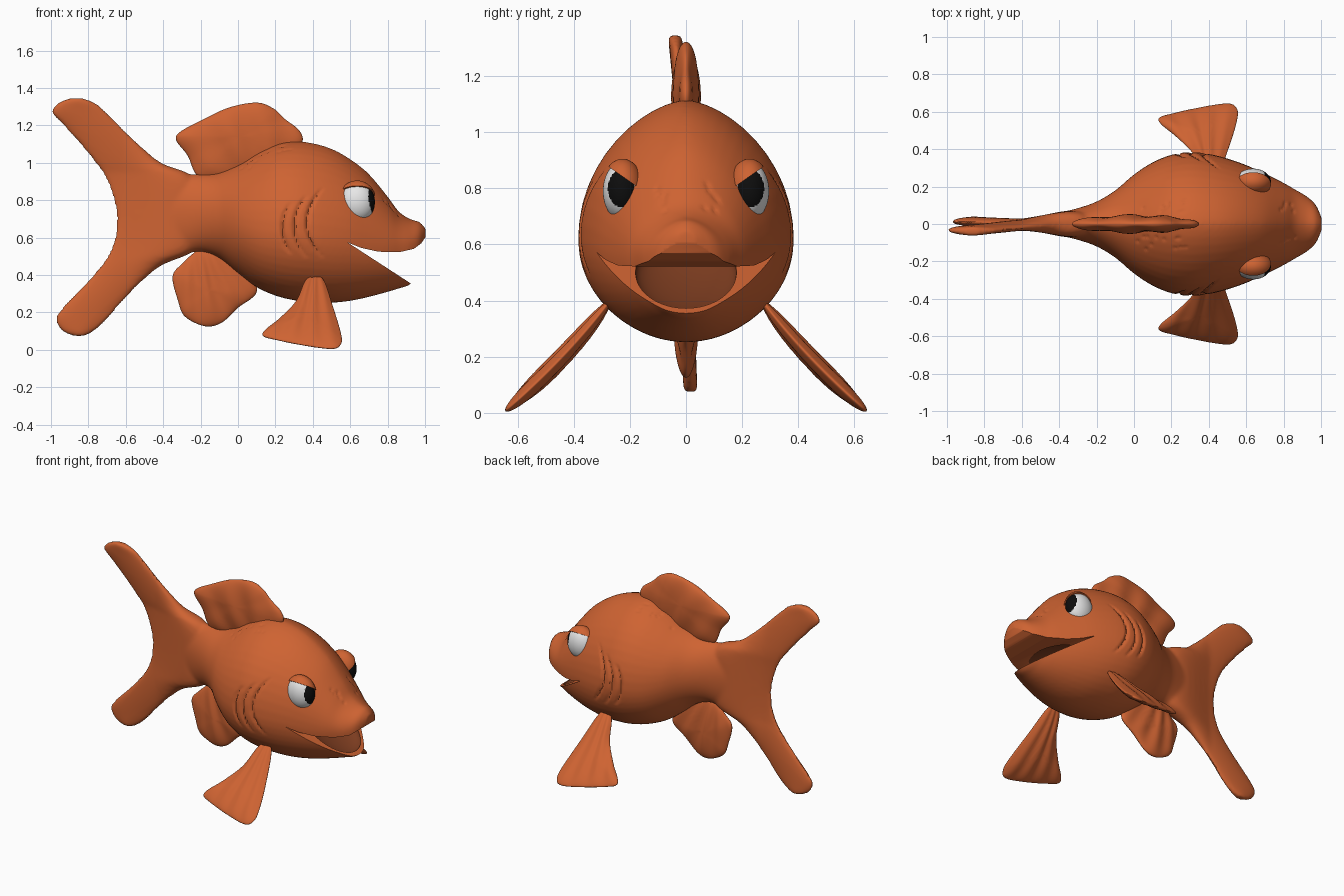
import bpy, bmesh, math, random
from mathutils import Vector, Matrix

if "Cube" in bpy.data.objects:
    bpy.data.objects.remove(bpy.data.objects["Cube"], do_unlink=True)


def material(name, r, g, b):
    m = bpy.data.materials.new(name)
    m.use_nodes = True
    m.diffuse_color = (r, g, b, 1)
    m.node_tree.nodes["Principled BSDF"].inputs["Base Color"].default_value = (r, g, b, 1)
    return m


orange = material("orange skin", .62, .125, .032)
brown = material("mouth brown", .2, .045, .014)
white = material("eye white", .85, .85, .85)
black = material("pupil black", .004, .004, .004)


def spline(rows, steps=5, closed=False):
    """Catmull-Rom interpolation of equal-length tuples."""
    n, out = len(rows), []
    pick = (lambda i: rows[i % n]) if closed else (lambda i: rows[max(0, min(n - 1, i))])
    for i in range(n if closed else n - 1):
        for k in range(steps):
            t = k / steps
            out.append([b + .5 * t * (c - a + t * (2 * a - 5 * b + 4 * c - d + t * (3 * (b - c) + d - a)))
                        for a, b, c, d in zip(pick(i - 1), pick(i), pick(i + 1), pick(i + 2))])
    return out if closed else out + [list(rows[-1])]


def finish(name, bm, *mats):
    bmesh.ops.recalc_face_normals(bm, faces=bm.faces)
    me = bpy.data.meshes.new(name)
    bm.to_mesh(me)
    bm.free()
    for m in mats:
        me.materials.append(m)
    ob = bpy.data.objects.new(name, me)
    bpy.context.collection.objects.link(ob)
    return ob


def smooth(ob, angle=40):
    bpy.ops.object.select_all(action='DESELECT')
    ob.select_set(True)
    bpy.context.view_layer.objects.active = ob
    bpy.ops.object.shade_smooth_by_angle(angle=math.radians(angle))


def loft(bm, rings):
    """Bridge rings of points and cap both ends."""
    loops = [[bm.verts.new(p) for p in ring] for ring in rings]
    for a, b in zip(loops, loops[1:]):
        for i in range(len(a)):
            j = (i + 1) % len(a)
            bm.faces.new((a[i], a[j], b[j], b[i]))
    bm.faces.new(loops[0])
    bm.faces.new(loops[-1])


def apply_modifier(ob, kind, **settings):
    mod = ob.modifiers.new(kind.title(), kind)
    for key, value in settings.items():
        setattr(mod, key, value)
    bpy.context.view_layer.objects.active = ob
    bpy.ops.object.modifier_apply(modifier=mod.name)


turn = [2 * math.pi * i / 48 for i in range(48)]

# Body stations: x, bottom, top, half width, height of widest point
stations = [(-.55, .6, .85, .03, .73), (-.4, .52, .93, .06, .73), (-.3, .51, .94, .085, .73),
            (-.2, .525, .94, .12, .72), (-.1, .49, .95, .18, .7), (0, .41, .99, .265, .67),
            (.1, .335, 1.05, .33, .64), (.2, .29, 1.1, .37, .63), (.3, .265, 1.115, .385, .62),
            (.4, .255, 1.105, .375, .61), (.5, .252, 1.075, .35, .6), (.6, .262, 1.02, .315, .59),
            (.7, .283, .94, .27, .57), (.8, .31, .82, .22, .56), (.86, .328, .74, .185, .56),
            (.92, .35, .7, .15, .56), (.97, .42, .685, .105, .58), (1.003, .58, .65, .035, .62)]


def section(x, low, high, wide, mid):
    ring = []
    for a in turn:
        c, s = math.cos(a), math.sin(a)
        power = 1.25 if s > 0 else 1
        y = math.copysign(abs(c) ** power, c) * wide
        ring.append((x, y, mid + s * ((high - mid) if s > 0 else (mid - low))))
    return ring


body_mesh = bmesh.new()
loft(body_mesh, [section(*row) for row in spline(stations)])

# Forked tail, stacked by height: z, back edge, front edge
tail = [(.075, -.88, -.82), (.1, -.94, -.77), (.16, -.975, -.7), (.22, -.945, -.65),
        (.35, -.82, -.53), (.45, -.735, -.41), (.52, -.69, -.25), (.6, -.66, -.2),
        (.72, -.65, -.2), (.85, -.68, -.2), (.94, -.72, -.26), (1, -.765, -.41),
        (1.1, -.845, -.53), (1.2, -.935, -.63), (1.27, -1, -.7), (1.32, -.965, -.76),
        (1.345, -.9, -.83)]


def tail_ring(z, back, front):
    sway = -.035 * max(0, (z - .95) / .35) + .015 * max(0, (.5 - z) / .4)
    ring = []
    for a in turn:
        x = (back + front) / 2 + (front - back) / 2 * math.cos(a)
        ring.append((x, sway + (.025 + .2 * max(0, x + .6)) * math.sin(a), z))
    return ring


loft(body_mesh, [tail_ring(*row) for row in spline(tail)])
body = finish("body_and_tail", body_mesh, orange)
apply_modifier(body, 'REMESH', mode='VOXEL', voxel_size=.011)
apply_modifier(body, 'SMOOTH', factor=.5, iterations=8)

# Gill creases and small pores pressed into the skin
random.seed(4)
pores = [(random.uniform(0, .3), s * random.uniform(.06, .14)) for s in (-1, 1) for _ in range(12)]
pores += [(random.uniform(.78, .86), s * random.uniform(.06, .13)) for s in (-1, 1) for _ in range(6)]
normals = [v.normal.copy() for v in body.data.vertices]
for v, normal in zip(body.data.vertices, normals):
    x, y, z = v.co
    depth = 0
    if abs(y) > .2 and .1 < x < .55:
        for start, middle, reach in ((.235, .65, .14), (.3, .66, .17), (.37, .68, .19)):
            off = x - start - 2.4 * (z - middle) ** 2
            fade = max(0, 1 - (abs(z - middle) / reach) ** 4)
            depth += .014 * fade * math.exp(-(off / .009) ** 2)
    if z > .65 and x > -.05:
        for px, py in pores:
            depth += .006 * math.exp(-((x - px) ** 2 + (y - py) ** 2) / .00006)
    v.co -= normal * depth

# Open mouth: a wedge between the lips and a rounded cavity
lips = [(.585, .575), (.66, .545), (.75, .525), (.86, .522), (.94, .54), (.98, .57),
        (1.01, .615), (1.1, .62), (1.1, .235), (.93, .351)]
bm = bmesh.new()
loft(bm, [[(x, y, z) for x, z in lips] for y in (-.6, .6)])
wedge = finish("mouth_wedge_cutter", bm, orange)
bm = bmesh.new()
bmesh.ops.create_uvsphere(bm, u_segments=48, v_segments=32, radius=1, matrix=(
    Matrix.Translation((.7, 0, .5)) @ Matrix.Rotation(.6, 4, 'Y') @ Matrix.Diagonal((.235, .18, .07, 1))))
cavity = finish("mouth_cavity_cutter", bm, brown)
for cutter in (wedge, cavity):
    apply_modifier(body, 'BOOLEAN', operation='DIFFERENCE', object=cutter,
                   solver='EXACT', material_mode='TRANSFER')
    cutter.hide_render = True
    cutter.hide_set(True)
smooth(body)


# Fins: pillowed outlines in x and z with rays fanning from a root point
def fin(name, outline, thick, root, place, rays=26):
    pts = [Vector(p) for p in spline(outline, 7, True)]
    centre = sum(pts, Vector((0, 0))) / len(pts)
    rings = []
    for k in range(-14, 15):
        if abs(k) == 14:
            s = .03
        else:
            s = math.cos(math.pi / 2 * k / 14)
        ring = []
        for p in pts:
            q = centre + (p - centre) * s
            ripple = 1 + .16 * math.sin(rays * math.atan2(q.y - root[1], q.x - root[0]))
            ring.append(place(q.x, q.y, thick * ripple * math.sin(math.pi / 2 * k / 14)))
        rings.append(ring)
    bm = bmesh.new()
    loft(bm, rings)
    smooth(finish(name, bm, orange), 60)


def upright(x, z, h):
    return (x, h, z)


fin("dorsal_fin", [(-.2, .92), (-.27, 1.04), (-.33, 1.12), (-.31, 1.165), (-.2, 1.225), (-.05, 1.295),
                   (.1, 1.322), (.19, 1.29), (.25, 1.235), (.33, 1.17), (.34, 1.1), (.25, 1),
                   (0, .93)], .046, (.3, .4), upright)
fin("belly_fin", [(-.2, .54), (-.3, .46), (-.35, .39), (-.32, .26), (-.29, .185), (-.22, .14),
                  (-.15, .125), (-.08, .15), (0, .225), (.1, .31), (.06, .44), (-.08, .55)],
    .038, (-.25, .75), upright)

side_outline = [(.36, .37), (.41, .4), (.46, .37), (.505, .24), (.55, .09), (.55, .03), (.5, .006),
                (.35, .025), (.2, .055), (.135, .075), (.145, .105), (.22, .165), (.31, .26)]
for side, label in ((1, "left"), (-1, "right")):
    def splayed(x, z, h):
        out = .65 - 1.15 * z + .5 * z * z
        return (x, side * (out + .69 * h), z + .72 * h)

    fin(label + "_side_fin", side_outline, .03, (.42, .5), splayed)

    # Eyeball with a painted pupil looking forward
    centre = Vector((.637, side * .226, .79))
    bm = bmesh.new()
    size = Matrix.Diagonal((.095, .07, .105, 1))
    bmesh.ops.create_uvsphere(bm, u_segments=80, v_segments=56, radius=1, matrix=size)
    for f in bm.faces:
        c = f.calc_center_median()
        across, up = (c.y * side - .006) / .046, (c.z - .01) / .065
        f.material_index = int(c.x > 0 and across ** 2 + up ** 2 < 1)
    bmesh.ops.translate(bm, verts=bm.verts, vec=centre)
    smooth(finish(label + "_eyeball", bm, white, black), 60)

    # Slanted upper eyelid
    bm = bmesh.new()
    bmesh.ops.create_uvsphere(bm, u_segments=48, v_segments=32, radius=1.1, matrix=size)
    cut = bmesh.ops.bisect_plane(bm, geom=bm.verts[:] + bm.edges[:] + bm.faces[:],
                                 plane_co=(0, 0, .052), plane_no=(0, -.7 * side, 1), clear_inner=True)
    bmesh.ops.holes_fill(bm, edges=[e for e in cut["geom_cut"] if isinstance(e, bmesh.types.BMEdge)])
    bmesh.ops.translate(bm, verts=bm.verts, vec=centre)
    smooth(finish(label + "_eyelid", bm, orange), 40)
